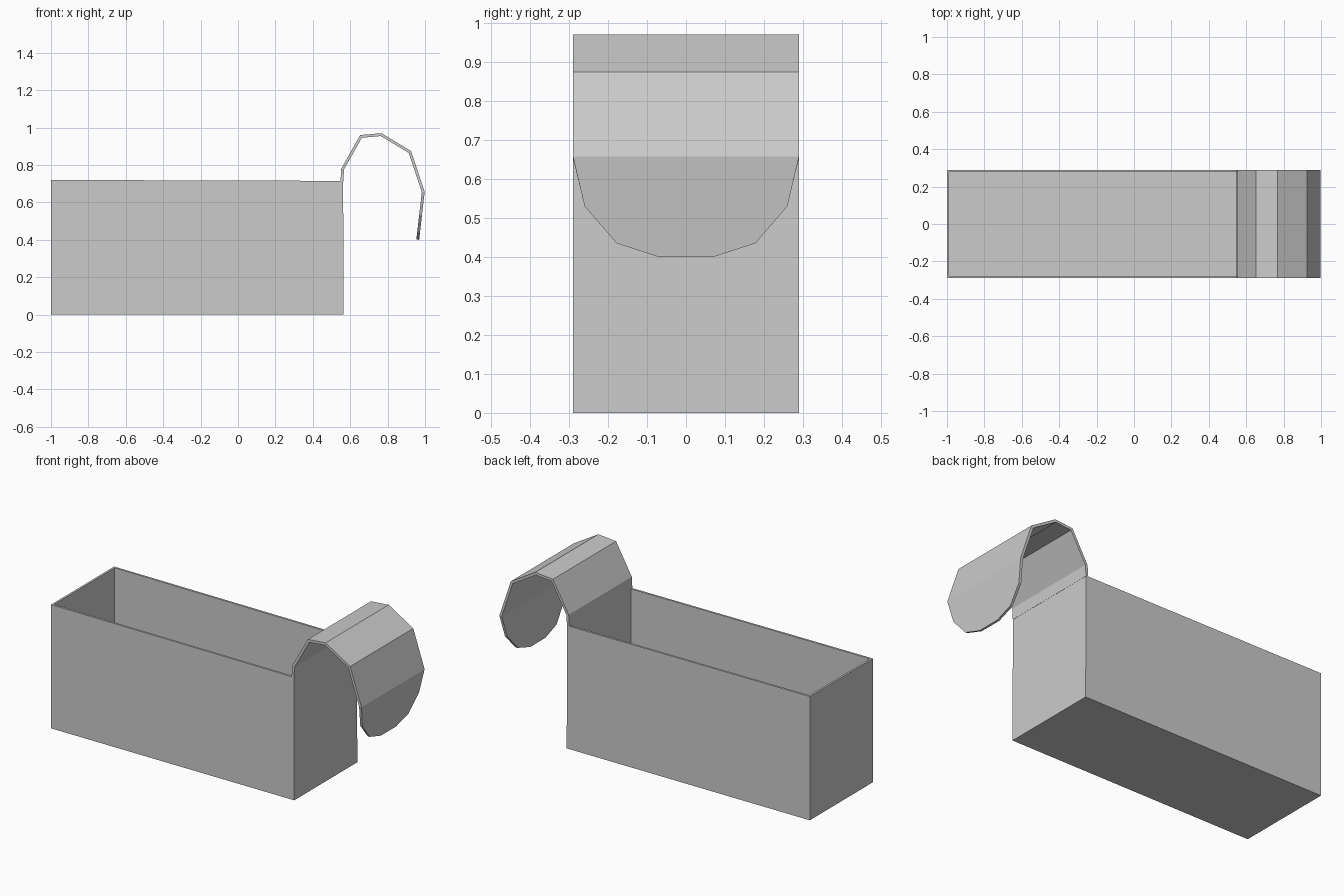
import bpy, bmesh

default = bpy.data.objects.get("Cube")
if default:
    bpy.data.objects.remove(default)

WIDTH = 0.29      # half depth of the box and lid
WALL = 0.017
LEFT, RIGHT = -1.0, 0.565
HEIGHT = 0.72

grey = bpy.data.materials.new("plain grey")
grey.use_nodes = True
colour = (0.6, 0.6, 0.6, 1)
grey.diffuse_color = colour
grey.node_tree.nodes["Principled BSDF"].inputs["Base Color"].default_value = colour


def finish(bm, name):
    mesh = bpy.data.meshes.new(name)
    bm.to_mesh(mesh)
    bm.free()
    mesh.materials.append(grey)
    obj = bpy.data.objects.new(name, mesh)
    bpy.context.collection.objects.link(obj)
    return obj


# Open box: a block with its top inset and pushed down to the floor
bm = bmesh.new()
bmesh.ops.create_cube(bm, size=1)
for v in bm.verts:
    v.co.x = LEFT if v.co.x < 0 else RIGHT
    v.co.y *= 2 * WIDTH
    v.co.z = 0 if v.co.z < 0 else HEIGHT
    if v.co.x > 0 and v.co.z > 0:
        v.co.x -= 0.003
        v.co.z -= 0.005
bm.normal_update()
top = max(bm.faces, key=lambda f: f.normal.z)
bmesh.ops.inset_region(bm, faces=[top], thickness=WALL)
bottom = bmesh.ops.extrude_discrete_faces(bm, faces=[top])["faces"][0]
for v in bottom.verts:
    v.co.z = WALL
bmesh.ops.recalc_face_normals(bm, faces=bm.faces)
finish(bm, "open_box")

# Curled lid: a folded strip along the profile, ending in a rounded tongue
profile = [(0.548, 0.713), (0.552, 0.78), (0.653, 0.96), (0.767, 0.97),
           (0.925, 0.875), (0.998, 0.657)]
tongue = [(0.26, 0.53), (0.178, 0.435), (0.07, 0.40)]
TIP_SLOPE = 0.115

bm = bmesh.new()
front = [bm.verts.new((x, -WIDTH, z)) for x, z in profile]
back = [bm.verts.new((x, WIDTH, z)) for x, z in profile]
for i in range(len(profile) - 1):
    bm.faces.new((front[i], front[i + 1], back[i + 1], back[i]))
edge_x, edge_z = profile[-1]
rim = [(-y, z) for y, z in tongue] + tongue[::-1]
tip = [bm.verts.new((edge_x - (edge_z - z) * TIP_SLOPE, y, z)) for y, z in rim]
bm.faces.new([front[-1]] + tip + [back[-1]])
bm.normal_update()
lid = finish(bm, "curled_lid")
solid = lid.modifiers.new("thickness", 'SOLIDIFY')
solid.thickness = 0.015
solid.offset = -1
solid.use_even_offset = True
